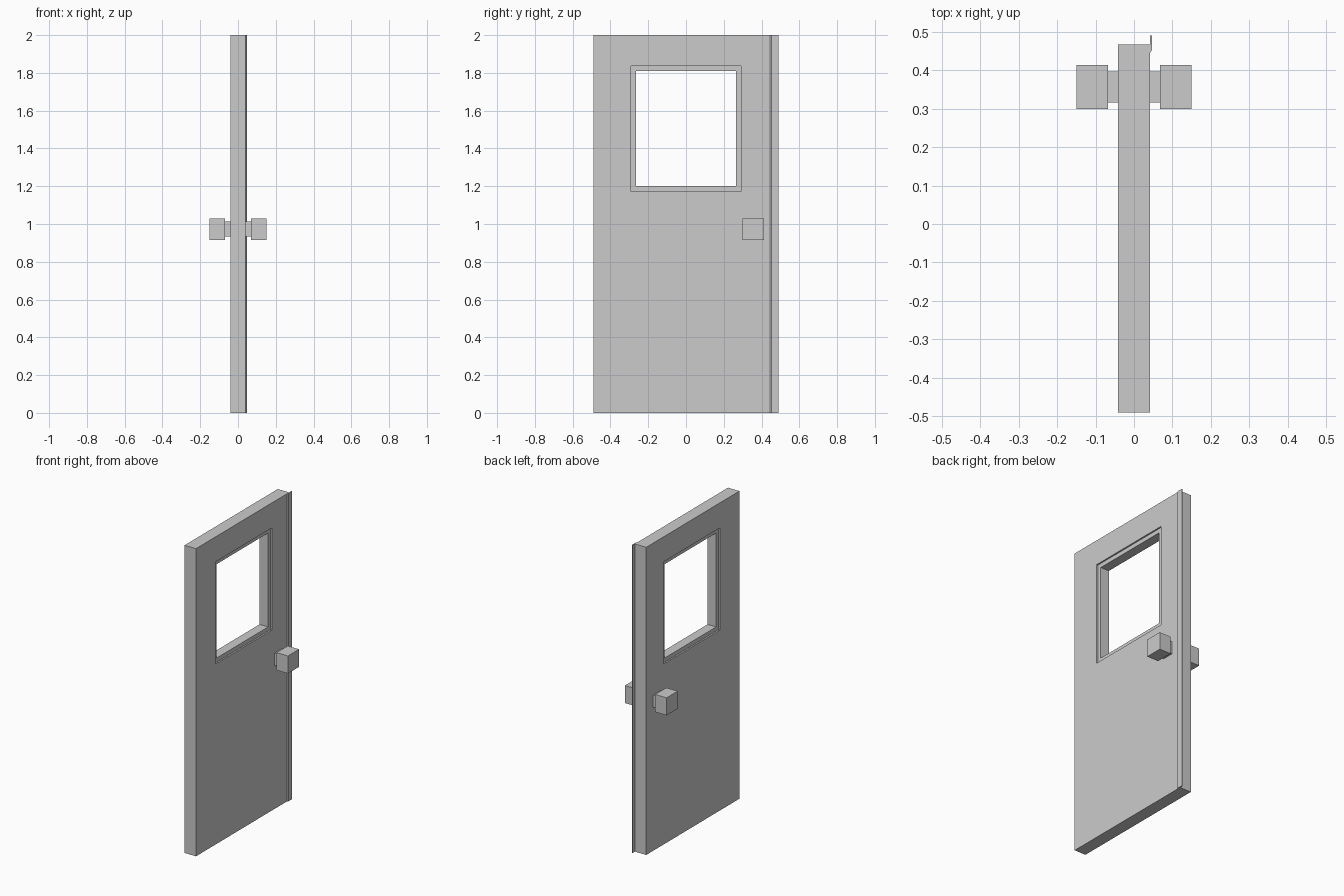
import bpy
import bmesh

cube = bpy.data.objects.get("Cube")
if cube:
    bpy.data.objects.remove(cube, do_unlink=True)

grey = bpy.data.materials.new("plain grey")
grey.use_nodes = True
grey.diffuse_color = (0.6, 0.6, 0.6, 1)
grey.node_tree.nodes["Principled BSDF"].inputs["Base Color"].default_value = (0.6, 0.6, 0.6, 1)

HALF = 0.041      # half the door thickness
STEP = 0.01       # depth of the window rebate
RIM = 0.027       # width of the window rebate


def finish(name, bm):
    bmesh.ops.recalc_face_normals(bm, faces=bm.faces)
    mesh = bpy.data.meshes.new(name)
    bm.to_mesh(mesh)
    bm.free()
    mesh.materials.append(grey)
    obj = bpy.data.objects.new(name, mesh)
    bpy.context.collection.objects.link(obj)
    return obj


def bridge(bm, a, b):
    for i in range(len(a)):
        j = (i + 1) % len(a)
        bm.faces.new((a[i], a[j], b[j], b[i]))


def box(name, centre, size):
    bm = bmesh.new()
    bmesh.ops.create_cube(bm, size=1)
    for v in bm.verts:
        v.co = [c + s * p for c, s, p in zip(centre, size, v.co)]
    return finish(name, bm)


def rect(y0, y1, z0, z1):
    return [(y0, z0), (y1, z0), (y1, z1), (y0, z1)]


# Door panel: a closed chain of rectangles round the rim, rebates and opening
edge = rect(-0.49, 0.467, 0, 2)
opening = rect(-0.265, 0.265, 1.2, 1.81)
rebate = rect(-0.265 - RIM, 0.265 + RIM, 1.2 - RIM, 1.81 + RIM)
inner = HALF - STEP
chain = [(-HALF, edge), (HALF, edge), (HALF, rebate), (inner, rebate),
         (inner, opening), (-inner, opening), (-inner, rebate), (-HALF, rebate)]
bm = bmesh.new()
rings = [[bm.verts.new((x, y, z)) for y, z in loop] for x, loop in chain]
for k, ring in enumerate(rings):
    bridge(bm, ring, rings[(k + 1) % len(rings)])
finish("door_panel", bm)

# Overlapping latch strip along the closing edge, chamfered where it meets the door
profile = [(HALF, 0.444), (0.047, 0.452), (0.047, 0.49), (HALF, 0.49)]
bm = bmesh.new()
low, high = [[bm.verts.new((x, y, z)) for x, y in profile] for z in (0, 2)]
bridge(bm, low, high)
bm.faces.new(low)
bm.faces.new(high)
finish("latch_strip", bm)

# Square knobs on short stems, one on each face
for side, sign in (("left", 1), ("right", -1)):
    box(side + "_knob_stem", (sign * 0.055, 0.356, 0.973), (0.03, 0.08, 0.08))
    box(side + "_knob", (sign * 0.109, 0.356, 0.973), (0.082, 0.114, 0.114))
